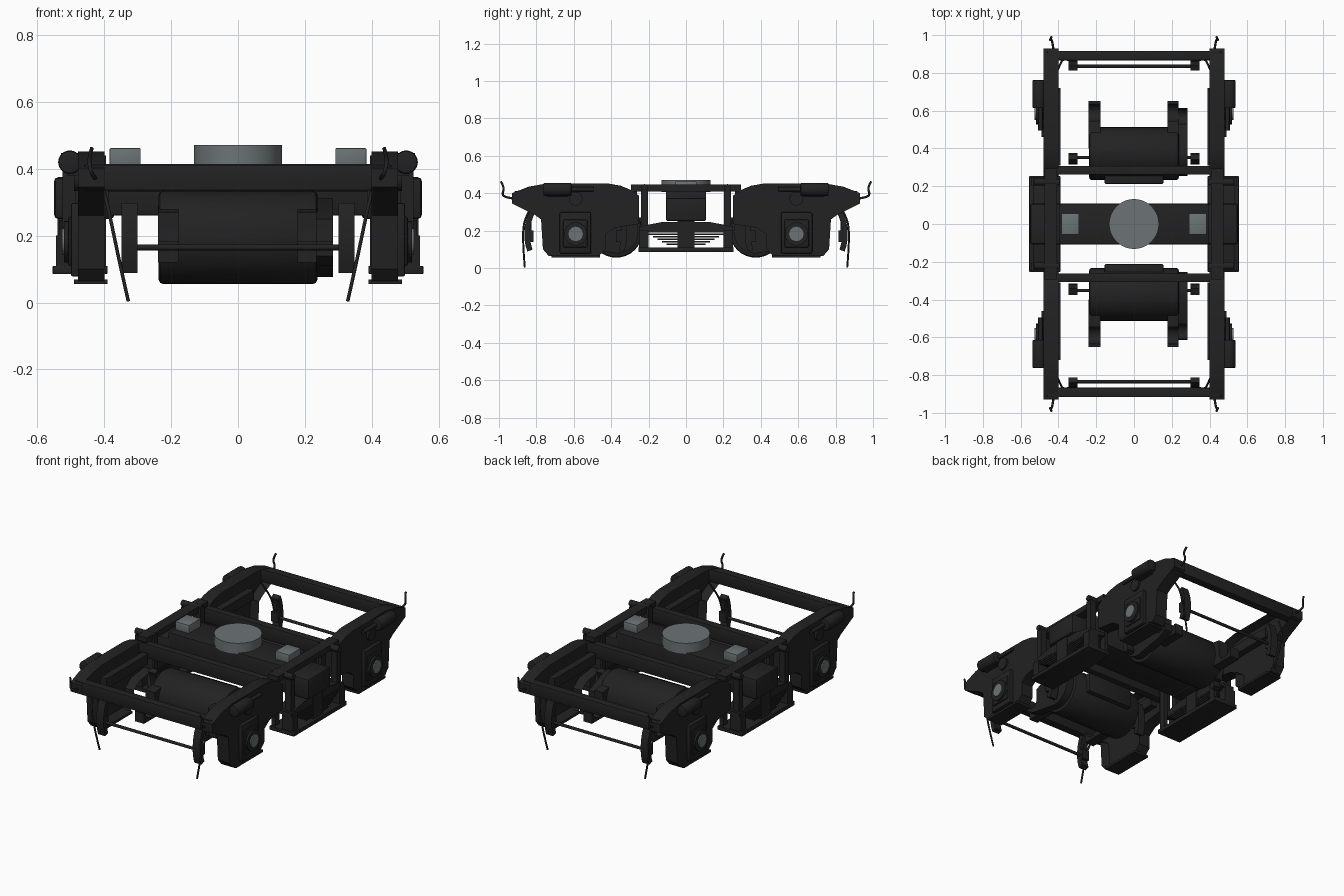
import bpy, bmesh, math
from mathutils import Vector, Matrix

if "Cube" in bpy.data.objects:
    bpy.data.objects.remove(bpy.data.objects["Cube"])


def material(name, c):
    m = bpy.data.materials.new(name)
    m.diffuse_color = (*c, 1)
    m.use_nodes = True
    m.node_tree.nodes["Principled BSDF"].inputs["Base Color"].default_value = m.diffuse_color
    return m


BLACK = material("frame black", (0.016, 0.016, 0.016))
STEEL = material("bare steel grey", (0.15, 0.175, 0.18))


def finish(name, bm, mat, smooth=False):
    bmesh.ops.recalc_face_normals(bm, faces=bm.faces)
    me = bpy.data.meshes.new(name)
    bm.to_mesh(me)
    bm.free()
    ob = bpy.data.objects.new(name, me)
    bpy.context.collection.objects.link(ob)
    me.materials.append(mat)
    if smooth:
        bpy.context.view_layer.objects.active = ob
        bpy.ops.object.select_all(action='DESELECT')
        ob.select_set(True)
        bpy.ops.object.shade_smooth_by_angle(angle=math.radians(35))
    return ob


def box(name, x, y, z, mat=BLACK, bevel=0.0):
    bm = bmesh.new()
    bmesh.ops.create_cube(bm, size=1)
    for v in bm.verts:
        v.co = Vector([(a + b) / 2 + c * abs(b - a) for (a, b), c in zip((x, y, z), v.co)])
    if bevel:
        bmesh.ops.bevel(bm, geom=bm.edges[:], offset=bevel, segments=2, affect='EDGES', profile=0.5)
    return finish(name, bm, mat, bevel > 0)


def cyl(name, centre, r, length, axis='X', mat=BLACK, n=24, bevel=0.0):
    bm = bmesh.new()
    bmesh.ops.create_cone(bm, cap_ends=True, segments=n, radius1=r, radius2=r, depth=length)
    if bevel:
        rim = [e for e in bm.edges if abs(e.verts[0].co.z - e.verts[1].co.z) < 1e-5]
        bmesh.ops.bevel(bm, geom=rim, offset=bevel, segments=2, affect='EDGES', profile=0.5)
    rot = {'X': Matrix.Rotation(math.pi / 2, 4, 'Y'), 'Y': Matrix.Rotation(math.pi / 2, 4, 'X'),
           'Z': Matrix.Identity(4)}[axis]
    bm.transform(Matrix.Translation(centre) @ rot)
    return finish(name, bm, mat, True)


def prism(name, pts, x0, x1, sx, sy, recess=0.0, smooth=True):
    """Extrude a (y, z) profile along x; optionally hollow the inner side."""
    bm = bmesh.new()
    f = bm.faces.new([bm.verts.new((x0, y, z)) for y, z in pts])
    r = bmesh.ops.extrude_face_region(bm, geom=[f], use_keep_orig=True)
    for v in r['geom']:
        if isinstance(v, bmesh.types.BMVert):
            v.co.x = x1
    bmesh.ops.recalc_face_normals(bm, faces=bm.faces)
    if recess:
        bmesh.ops.inset_region(bm, faces=[f], thickness=0.014, depth=0)
        for v in f.verts:
            v.co.x += recess
    for v in bm.verts:
        v.co.x *= sx
        v.co.y *= sy
    return finish(name, bm, BLACK, smooth)


def tube(name, pts, r, sx=1, sy=1, smooth_path=True):
    cu = bpy.data.curves.new(name, 'CURVE')
    cu.dimensions = '3D'
    cu.bevel_depth = r
    cu.bevel_resolution = 2
    cu.use_fill_caps = True
    sp = cu.splines.new('NURBS' if smooth_path else 'POLY')
    sp.points.add(len(pts) - 1)
    for p, c in zip(sp.points, pts):
        p.co = (c[0] * sx, c[1] * sy, c[2], 1)
    if smooth_path:
        sp.use_endpoint_u = True
        sp.order_u = 3
    ob = bpy.data.objects.new(name, cu)
    bpy.context.collection.objects.link(ob)
    cu.materials.append(BLACK)
    bpy.ops.object.select_all(action='DESELECT')
    ob.select_set(True)
    bpy.context.view_layer.objects.active = ob
    bpy.ops.object.convert(target='MESH')


def arc(cy, cz, r, a0, a1, n):
    return [(cy + r * math.cos(math.radians(a0 + (a1 - a0) * i / n)),
             cz + r * math.sin(math.radians(a0 + (a1 - a0) * i / n))) for i in range(n + 1)]


AX, AZ = 0.59, 0.182          # axle position
FRAME = [(0.93, 0.345), (0.93, 0.40), (0.84, 0.435), (0.74, 0.452), (0.42, 0.452), (0.35, 0.44),
         (0.29, 0.415), (0.25, 0.385), (0.25, 0.235), (0.38, 0.215), (0.43, 0.18), (0.43, 0.10),
         (0.465, 0.065), (0.735, 0.065), (0.765, 0.10), (0.775, 0.26), (0.81, 0.285)]
SHOE = arc(AX, AZ, 0.245, -20, 25, 8) + arc(AX, AZ, 0.275, 25, -20, 8)

for sx in (-1, 1):
    def X(a, b):
        return (a * sx, b * sx)

    for sy in (-1, 1):
        def Y(a, b):
            return (a * sy, b * sy)

        # side frame casting, hollow on the inside, with its axle box
        prism("side_frame", FRAME, 0.40, 0.478, sx, sy, recess=0.05)
        box("frame_inner_rib", X(0.388, 0.43), Y(0.31, 0.71), (0.30, 0.36))
        box("axle_box_foot", X(0.39, 0.49), Y(0.46, 0.72), (0.055, 0.069))
        box("axle_box", X(0.46, 0.50), Y(0.508, 0.675), (0.078, 0.298), bevel=0.006)
        box("axle_box_cover", X(0.49, 0.508), Y(0.527, 0.657), (0.11, 0.258), bevel=0.006)
        cyl("axle_end_ring", (0.51 * sx, AX * sy, AZ), 0.062, 0.02, n=24)
        cyl("axle_end_cap", (0.519 * sx, AX * sy, AZ), 0.039, 0.016, mat=STEEL, n=12)
        cyl("frame_boss", (0.48 * sx, AX * sy, 0.37), 0.037, 0.022)
        # brake cylinder on the frame shoulder
        cyl("brake_cylinder", (0.503 * sx, 0.688 * sy, 0.42), 0.035, 0.15, 'Y', bevel=0.008)
        cyl("brake_cylinder_rod", (0.495 * sx, 0.56 * sy, 0.42), 0.012, 0.13, 'Y', n=12)
        box("cylinder_bracket", X(0.47, 0.51), Y(0.63, 0.74), (0.38, 0.415))
        # guard iron, upturned hook
        tube("end_hook", [(0.425, 0.91, 0.37), (0.43, 0.955, 0.375), (0.44, 0.985, 0.39),
                          (0.447, 0.97, 0.43), (0.437, 0.99, 0.462)], 0.006, sx, sy)
        tube("sand_pipe", [(0.41, 0.80, 0.37), (0.39, 0.85, 0.29), (0.375, 0.872, 0.22),
                           (0.35, 0.87, 0.10), (0.328, 0.862, 0.004)], 0.0055, sx, sy)
        # brake shoes, hangers and blocks
        prism("outer_brake_shoe", SHOE, 0.30, 0.348, sx, sy)
        box("outer_brake_block", X(0.30, 0.348), Y(0.815, 0.86), (0.14, 0.20))
        box("outer_brake_hanger", X(0.318, 0.332), Y(0.825, 0.845), (0.18, 0.285))
        prism("inner_brake_shoe", [(2 * AX - y, z) for y, z in SHOE], 0.30, 0.348, sx, sy)
        box("inner_brake_block", X(0.30, 0.348), Y(0.33, 0.375), (0.14, 0.20))
        # bolster hanger posts
        box("hanger_post", X(0.485, 0.525), Y(0.203, 0.24), (0.085, 0.415))
        box("hanger_post_inner", X(0.395, 0.42), Y(0.203, 0.24), (0.085, 0.44))
        cyl("hanger_pin", (0.465 * sx, 0.222 * sy, 0.43), 0.018, 0.13, n=12)
        box("spring_seat", X(0.47, 0.545), Y(0.20, 0.25), (0.11, 0.20))

    # frame top bar joining both halves
    box("frame_top_bar", X(0.408, 0.475), (-0.295, 0.295), (0.41, 0.445))
    # spring plank and leaf springs
    box("spring_plank", X(0.39, 0.555), (-0.255, 0.255), (0.085, 0.11), bevel=0.004)
    for i in range(6):
        half = 0.225 - 0.024 * i
        z = 0.19 - 0.0135 * i
        box("leaf_spring", X(0.43, 0.535), (-half, half), (z, z + 0.009))
    prism("spring_saddle", [(-0.25, 0.20), (0.25, 0.20), (0.25, 0.222), (0.12, 0.247),
                            (-0.12, 0.247), (-0.25, 0.222)], 0.43, 0.535, sx, 1)
    box("spring_buckle", X(0.425, 0.54), (-0.045, 0.045), (0.11, 0.25))
    # bolster end and side bearer
    box("bolster_end", X(0.37, 0.55), (-0.108, 0.108), (0.25, 0.375), bevel=0.012)
    box("side_bearer", X(0.291, 0.384), (-0.056, 0.056), (0.405, 0.462), STEEL, bevel=0.003)

# bolster with centre plate
box("bolster", (-0.395, 0.395), (-0.108, 0.108), (0.26, 0.413), bevel=0.006)
cyl("centre_plate", (0, 0, 0.438), 0.132, 0.066, 'Z', STEEL, n=40)

for sy in (-1, 1):
    def Y(a, b):
        return (a * sy, b * sy)

    # cross members
    box("end_beam", (-0.46, 0.46), Y(0.866, 0.916), (0.335, 0.412), bevel=0.004)
    box("transom", (-0.46, 0.46), Y(0.262, 0.308), (0.33, 0.415), bevel=0.004)
    # brake cross bars
    tube("outer_brake_bar", [(-0.31, 0.835, 0.165), (0.31, 0.835, 0.165)], 0.009, 1, sy, False)
    tube("inner_brake_bar", [(-0.31, 0.352, 0.165), (0.31, 0.352, 0.165)], 0.009, 1, sy, False)
    # traction motor, suspension nose, axle bearings and gear case
    cyl("traction_motor", (0, 0.373 * sy, 0.195), 0.14, 0.475, n=32, bevel=0.014)
    box("motor_nose", (-0.155, 0.155), Y(0.212, 0.28), (0.15, 0.27), bevel=0.006)
    cup = [(0.40, 0.12), (0.65, 0.12), (0.65, AZ)] + arc(AX, AZ, 0.045, 0, -180, 10) + \
          [(0.545, 0.27), (0.40, 0.29)]
    for x0, x1 in ((-0.24, -0.178), (0.178, 0.235)):
        prism("axle_bearing_arm", cup, x0, x1, 1, sy)
    gear = arc(0.373, 0.195, 0.118, 90, 270, 12) + [(0.56, 0.11), (0.615, 0.14), (0.615, AZ)] + \
        arc(AX - 0.02, AZ, 0.04, 0, -180, 8) + [(0.53, 0.25)]
    prism("gear_case", gear, 0.235, 0.284, 1, sy)
